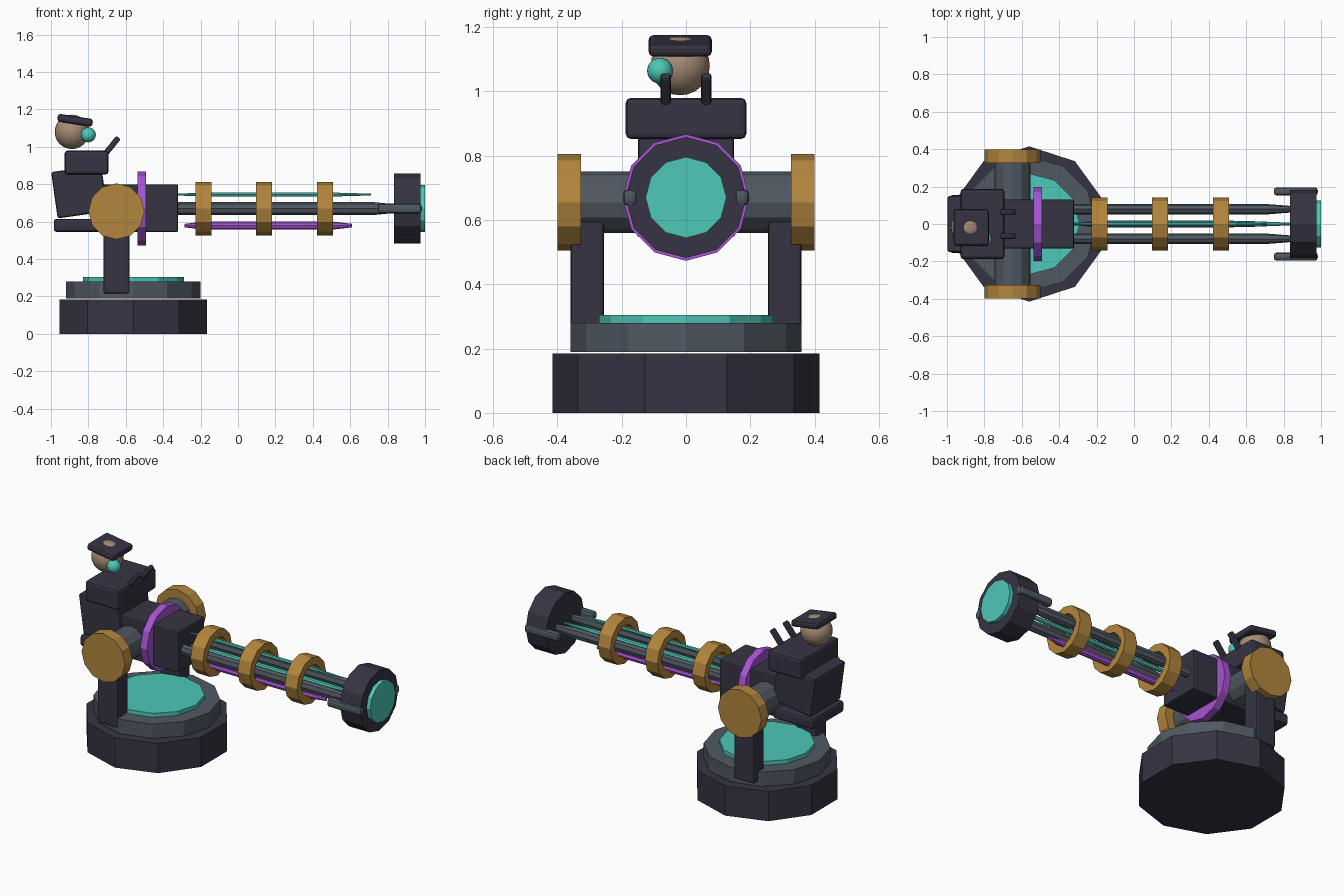
import bpy, bmesh, math
from mathutils import Matrix, Vector

if "Cube" in bpy.data.objects:
    bpy.data.objects.remove(bpy.data.objects["Cube"])


def material(name, rgb):
    m = bpy.data.materials.new(name)
    m.diffuse_color = (*rgb, 1)
    m.use_nodes = True
    m.node_tree.nodes["Principled BSDF"].inputs["Base Color"].default_value = m.diffuse_color
    return m


NAVY = material("dark navy", (0.037, 0.034, 0.056))
SLATE = material("slate grey", (0.080, 0.098, 0.120))
GOLD = material("old gold", (0.45, 0.24, 0.047))
TEAL = material("bright teal", (0.075, 0.58, 0.48))
PURPLE = material("violet", (0.38, 0.09, 0.65))
SKIN = material("warm tan", (0.38, 0.26, 0.18))

AIM_Z = 0.67  # height of the barrel axis
BASE_X = -0.56
AXLE_X, AXLE_Z = -0.65, 0.655


def finish(name, bm, mat, smooth=False):
    bmesh.ops.recalc_face_normals(bm, faces=bm.faces)
    me = bpy.data.meshes.new(name)
    bm.to_mesh(me)
    bm.free()
    me.materials.append(mat)
    ob = bpy.data.objects.new(name, me)
    bpy.context.collection.objects.link(ob)
    if smooth:
        for p in me.polygons:
            p.use_smooth = True
    return ob


def box(name, center, size, mat, tilt=0, bevel=0.012):
    """Bevelled box; tilt is in degrees about y, positive leans towards -x."""
    bm = bmesh.new()
    bmesh.ops.create_cube(bm, size=1)
    bmesh.ops.scale(bm, vec=size, verts=bm.verts)
    bmesh.ops.bevel(bm, geom=bm.edges[:], offset=bevel, segments=2,
                    profile=0.5, affect='EDGES')
    bm.transform(Matrix.Translation(center) @ Matrix.Rotation(math.radians(-tilt), 4, 'Y'))
    return finish(name, bm, mat)


def axis_matrix(axis):
    if axis == 'X':
        return Matrix.Rotation(math.pi / 2, 4, 'Y')
    if axis == 'Y':
        return Matrix.Rotation(math.pi / 2, 4, 'X')
    return Matrix.Identity(4)


def disc(name, center, radius, depth, axis, mat, sides=12, start=90):
    """Flat-sided cylinder along an axis."""
    bm = bmesh.new()
    a0 = math.radians(start)
    pts = [bm.verts.new((radius * math.cos(a0 + 2 * math.pi * i / sides),
                         radius * math.sin(a0 + 2 * math.pi * i / sides), -depth / 2))
           for i in range(sides)]
    face = bm.faces.new(pts)
    ext = bmesh.ops.extrude_face_region(bm, geom=[face])
    bmesh.ops.translate(bm, vec=(0, 0, depth),
                        verts=[v for v in ext['geom'] if isinstance(v, bmesh.types.BMVert)])
    bm.transform(Matrix.Translation(center) @ axis_matrix(axis))
    return finish(name, bm, mat)


def sweep_x(name, stations, y, z, mat, sides=8, closed=False):
    """Rings of (x, half width, half height) joined along x; closed makes a hollow band."""
    bm = bmesh.new()
    rings = []
    for x, w, h in stations:
        rings.append([bm.verts.new((x, y + w * math.cos(2 * math.pi * i / sides),
                                    z + h * math.sin(2 * math.pi * i / sides)))
                      for i in range(sides)])
    pairs = list(zip(rings, rings[1:]))
    if closed:
        pairs.append((rings[-1], rings[0]))
    else:
        bm.faces.new(rings[0])
        bm.faces.new(rings[-1])
    for a, b in pairs:
        for i in range(sides):
            j = (i + 1) % sides
            bm.faces.new((a[i], a[j], b[j], b[i]))
    return finish(name, bm, mat)


def tapered_bar(name, x0, x1, y, z, w, h, taper, mat):
    sweep_x(name, [(x0, w * 0.45, h * 0.45), (x0 + taper, w, h),
                   (x1 - taper, w, h), (x1, w * 0.45, h * 0.45)], y, z, mat)


def ball(name, center, radius, mat):
    bm = bmesh.new()
    bmesh.ops.create_uvsphere(bm, u_segments=20, v_segments=12, radius=radius,
                              matrix=Matrix.Translation(center))
    return finish(name, bm, mat, smooth=True)


# Stepped turntable
disc("base", (BASE_X, 0, 0.0925), 0.415, 0.185, 'Z', NAVY, sides=10)
disc("turntable", (BASE_X, 0, 0.235), 0.36, 0.09, 'Z', SLATE)
disc("turntable_glow", (BASE_X, 0, 0.2925), 0.27, 0.025, 'Z', TEAL)

# Yoke: uprights, pivot caps and axle
for side, s in (("left", 1), ("right", -1)):
    box(f"{side}_upright", (AXLE_X, s * 0.307, 0.435), (0.14, 0.105, 0.44), NAVY)
    disc(f"{side}_pivot_cap", (AXLE_X, s * 0.363, AXLE_Z), 0.15, 0.073, 'Y', GOLD)
disc("axle", (AXLE_X, 0, AXLE_Z), 0.096, 0.66, 'Y', SLATE)

# Gun housing and collar
box("housing", (-0.525, 0, 0.672), (0.41, 0.26, 0.254), NAVY, bevel=0.008)
disc("collar", (-0.514, 0, AIM_Z), 0.197, 0.046, 'X', PURPLE)

# Barrel rails, power lines and bands
for side, s in (("left", 1), ("right", -1)):
    sweep_x(f"{side}_rail", [(-0.34, 0.027, 0.035), (0.72, 0.027, 0.035),
                             (0.86, 0.016, 0.021)], s * 0.079, AIM_Z, SLATE)
    # Muzzle clamps
    box(f"{side}_clamp", (0.865, s * 0.174, AIM_Z), (0.235, 0.044, 0.052), SLATE, bevel=0.016)
tapered_bar("upper_power_line", -0.34, 0.71, 0, 0.745, 0.011, 0.011, 0.22, TEAL)
tapered_bar("core_power_line", -0.34, 0.84, 0, AIM_Z, 0.015, 0.015, 0.2, TEAL)
tapered_bar("lower_power_line", -0.285, 0.61, 0, 0.579, 0.02, 0.021, 0.1, PURPLE)
for i, x in enumerate((-0.185, 0.14, 0.465)):
    a, b = x - 0.043, x + 0.043
    sweep_x(f"barrel_band_{i + 1}", [(a, 0.143, 0.143), (b, 0.143, 0.143),
                                     (b, 0.095, 0.095), (a, 0.095, 0.095)],
            0, AIM_Z, GOLD, sides=12, closed=True)

# Muzzle
disc("muzzle", (0.905, 0, AIM_Z), 0.188, 0.14, 'X', NAVY)
disc("muzzle_lens", (0.98, 0, AIM_Z), 0.126, 0.04, 'X', TEAL)

# Seated gunner
box("seat", (-0.845, 0, 0.58), (0.28, 0.31, 0.07), NAVY, bevel=0.015)
box("torso", (-0.848, 0, 0.76), (0.27, 0.30, 0.25), NAVY, tilt=8)
box("shoulders", (-0.81, 0, 0.916), (0.235, 0.375, 0.128), NAVY, bevel=0.016)
ball("head", (-0.888, -0.018, 1.08), 0.092, SKIN)
box("cap", (-0.871, -0.018, 1.142), (0.19, 0.197, 0.042), NAVY, tilt=-9, bevel=0.015)
ball("eyepiece", (-0.80, -0.081, 1.064), 0.04, TEAL)

# Control sticks
for side, s in (("left", 1), ("right", -1)):
    box(f"{side}_control_stick", (-0.675, s * 0.063, 1.005), (0.03, 0.032, 0.115),
        NAVY, tilt=-39, bevel=0.008)
